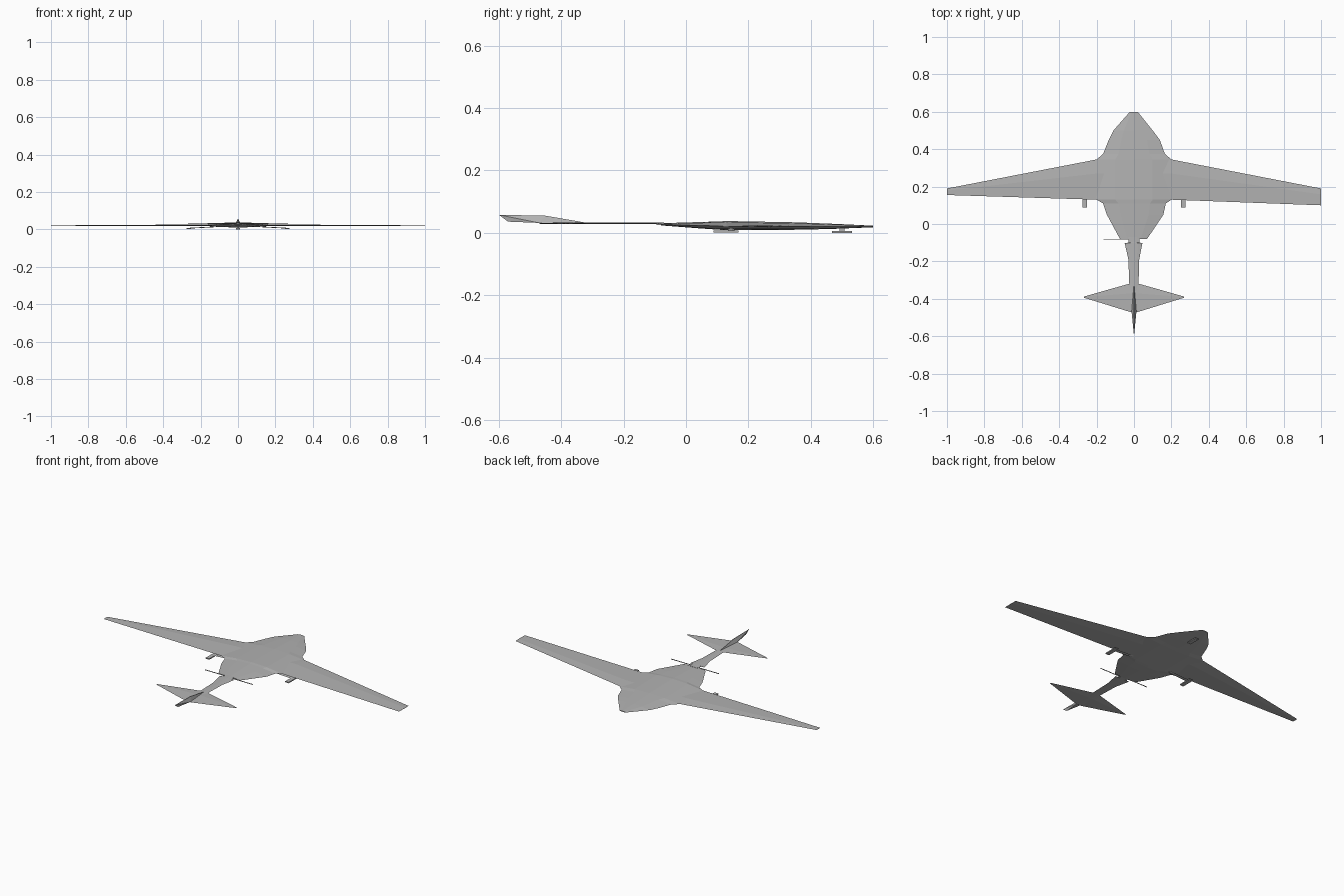
import bpy

cube = bpy.data.objects.get("Cube")
if cube:
    bpy.data.objects.remove(cube, do_unlink=True)

grey = bpy.data.materials.new("airframe grey")
grey.use_nodes = True
grey.diffuse_color = (0.45, 0.45, 0.45, 1)
grey.node_tree.nodes["Principled BSDF"].inputs["Base Color"].default_value = (0.45, 0.45, 0.45, 1)


def make(name, verts, faces):
    mesh = bpy.data.meshes.new(name)
    mesh.from_pydata(verts, [], faces)
    mesh.materials.append(grey)
    obj = bpy.data.objects.new(name, mesh)
    bpy.context.collection.objects.link(obj)
    # Make the normals face outwards
    bpy.context.view_layer.objects.active = obj
    obj.select_set(True)
    bpy.ops.object.mode_set(mode='EDIT')
    bpy.ops.mesh.select_all(action='SELECT')
    bpy.ops.mesh.normals_make_consistent(inside=False)
    bpy.ops.object.mode_set(mode='OBJECT')
    obj.select_set(False)
    return obj


def loft(name, rings):
    """Skin a row of equal-length rings and cap both ends."""
    n = len(rings[0])
    verts = [p for ring in rings for p in ring]
    faces = [(r * n + i, r * n + (i + 1) % n, (r + 1) * n + (i + 1) % n, (r + 1) * n + i)
             for r in range(len(rings) - 1) for i in range(n)]
    last = (len(rings) - 1) * n
    faces += [tuple(range(n)), tuple(range(last, last + n))]
    return make(name, verts, faces)


def hull_ring(y, left, right, low, high):
    """Flat lens section, sharp at both sides."""
    mid = 0.45 * high + 0.55 * low
    top = mid + 0.75 * (high - mid)
    base = mid + 0.8 * (low - mid)
    return [(-left, y, mid), (-left * 0.5, y, top), (0, y, high), (right * 0.5, y, top),
            (right, y, mid), (right * 0.5, y, base), (0, y, low), (-left * 0.5, y, base)]


def blade_ring(x, front, back, z, half):
    """Thin diamond section for wings and tailplane."""
    crest = front + 0.35 * (back - front)
    return [(x, front, z), (x, crest, z + half), (x, back, z), (x, crest, z - half)]


def box(name, x, y, z, sx, sy, sz):
    square = [(-1, -1), (1, -1), (1, 1), (-1, 1)]
    return loft(name, [[(x + a * sx / 2, y + b * sy / 2, z + s * sz / 2) for a, b in square]
                       for s in (-1, 1)])


# Fuselage, nose to rear: y, left width, right width, bottom, top
hull = [(0.6, 0.022, 0.02, 0.018, 0.023), (0.5, 0.11, 0.1, 0.014, 0.028),
        (0.45, 0.135, 0.138, 0.012, 0.03), (0.375, 0.165, 0.165, 0.011, 0.033),
        (0.345, 0.2, 0.2, 0.01, 0.034), (0.13, 0.2, 0.2, 0.01, 0.038),
        (0.11, 0.165, 0.17, 0.01, 0.037), (0.05, 0.145, 0.157, 0.014, 0.035),
        (-0.08, 0.075, 0.07, 0.024, 0.031)]
loft("fuselage", [hull_ring(*s) for s in hull])

# Tail boom with a flared front end
boom = [(-0.07, 0.03, 0.03), (-0.1, 0.03, 0.03), (-0.101, 0.05, 0.045),
        (-0.19, 0.03, 0.028), (-0.47, 0.02, 0.02)]
loft("tail_boom", [hull_ring(y, a, b, 0.029, 0.033) for y, a, b in boom])

# Wings and tailplane halves
for side, name, tip_back in ((-1, "right", 0.155), (1, "left", 0.1)):
    loft(name + "_wing", [blade_ring(side * 0.1, 0.345, 0.13, 0.022, 0.004),
                          blade_ring(side * 0.2, 0.345, 0.13, 0.022, 0.004),
                          blade_ring(side, 0.19, tip_back, 0.02, 0.001)])
    loft(name + "_tailplane", [blade_ring(0, -0.315, -0.475, 0.031, 0.002),
                               blade_ring(side * 0.028, -0.32, -0.468, 0.031, 0.002),
                               blade_ring(side * 0.268, -0.388, -0.394, 0.033, 0.0005)])

# Tail fin: ridge above a narrow, wider-based keel
make("tail_fin",
     [(0, -0.31, 0.031), (0.013, -0.47, 0.032), (0, -0.57, 0.036), (-0.013, -0.47, 0.032),
      (0.002, -0.45, 0.055), (-0.002, -0.45, 0.055), (0, -0.6, 0.058)],
     [(0, 1, 4), (0, 5, 3), (0, 4, 5), (1, 2, 6), (1, 6, 4), (3, 6, 2), (3, 5, 6),
      (4, 6, 5), (0, 3, 2, 1)])

# Pusher propeller
box("propeller_hub", 0, -0.085, 0.029, 0.05, 0.02, 0.006)
for side, name in ((-1, "right"), (1, "left")):
    box(name + "_propeller_blade", side * 0.082, -0.085 - side * 0.003, 0.03, 0.16, 0.002, 0.004)

# Landing gear
for side, name in ((-1, "right"), (1, "left")):
    box(name + "_main_wheel", side * 0.264, 0.128, 0.004, 0.024, 0.08, 0.006)
    loft(name + "_gear_leg", [blade_ring(side * 0.13, 0.155, 0.135, 0.013, 0.002),
                              blade_ring(side * 0.265, 0.155, 0.135, 0.006, 0.002)])
box("nose_wheel", 0, 0.5, 0.003, 0.022, 0.065, 0.006)
box("nose_gear_leg", 0, 0.5, 0.01, 0.008, 0.015, 0.014)
